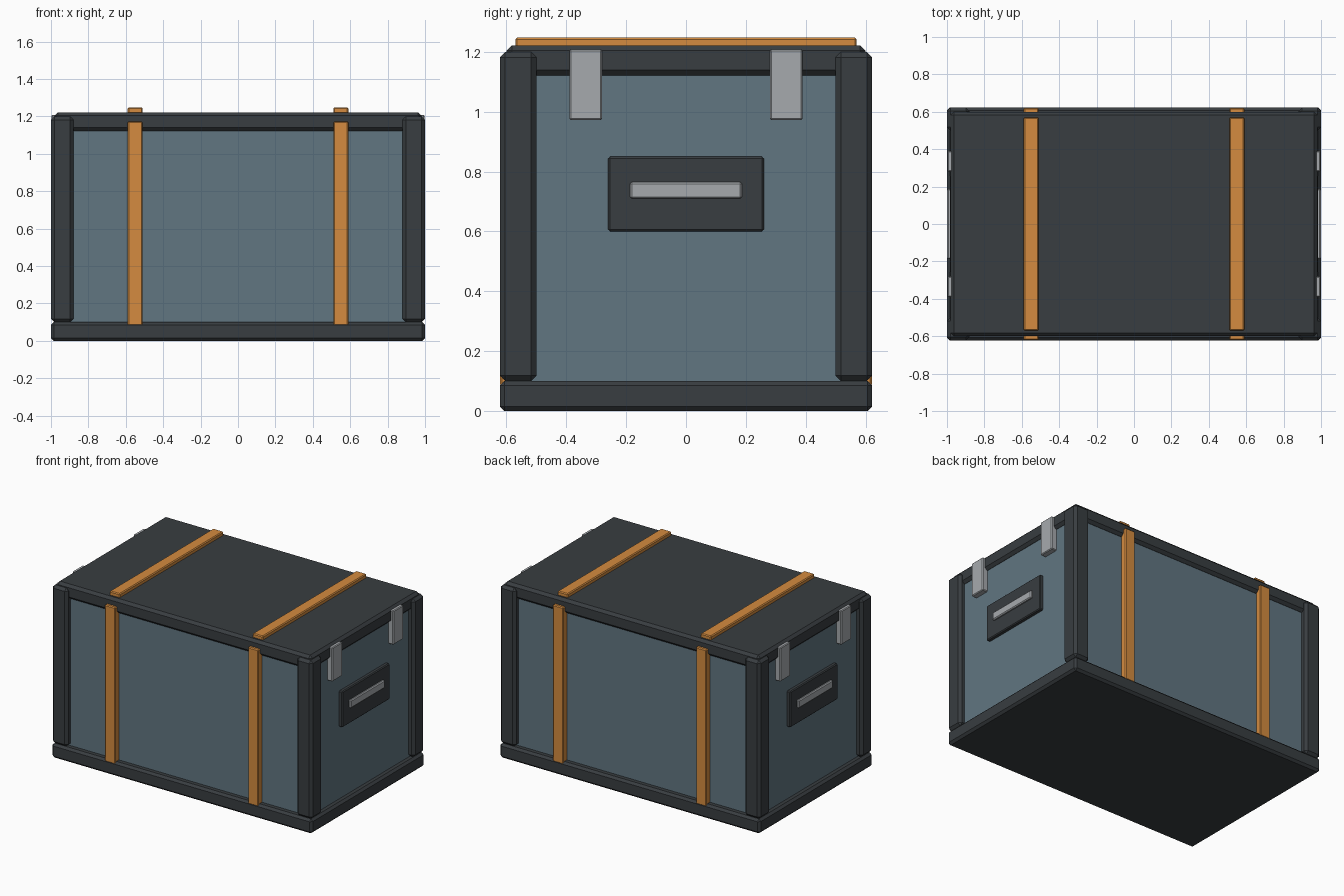
import bpy
import bmesh

if "Cube" in bpy.data.objects:
    bpy.data.objects.remove(bpy.data.objects["Cube"])


def material(name, rgb):
    m = bpy.data.materials.new(name)
    m.diffuse_color = (*rgb, 1)
    m.use_nodes = True
    m.node_tree.nodes["Principled BSDF"].inputs["Base Color"].default_value = m.diffuse_color
    return m


PANEL = material("blue_grey_panel", (0.12, 0.18, 0.22))
FRAME = material("dark_frame", (0.040, 0.047, 0.052))
STRAP = material("orange_strap", (0.66, 0.26, 0.05))
METAL = material("light_metal", (0.38, 0.40, 0.42))


def box(name, lo, hi, mat, bevel=0.0):
    """Chamfered box between two opposite corners."""
    lo, hi = [min(p) for p in zip(lo, hi)], [max(p) for p in zip(lo, hi)]
    bm = bmesh.new()
    bmesh.ops.create_cube(bm, size=1)
    for v in bm.verts:
        v.co = [(b - a) * c for a, b, c in zip(lo, hi, v.co)]
    mesh = bpy.data.meshes.new(name)
    bm.to_mesh(mesh)
    bm.free()
    mesh.materials.append(mat)
    ob = bpy.data.objects.new(name, mesh)
    ob.location = [(a + b) / 2 for a, b in zip(lo, hi)]
    bpy.context.collection.objects.link(ob)
    if bevel:
        mod = ob.modifiers.new("chamfer", 'BEVEL')
        mod.width = bevel
        mod.segments = 1
    return ob


# Main shell
box("body", (-0.96, -0.58, 0.05), (0.96, 0.58, 1.17), PANEL)
box("base", (-1, -0.622, 0), (1, 0.622, 0.1), FRAME, 0.015)
box("lid", (-0.98, -0.6, 1.122), (0.98, 0.6, 1.222), FRAME, 0.018)

# Corner posts
for sx, side in ((-1, "left"), (1, "right")):
    for sy, end in ((-1, "front"), (1, "back")):
        box(f"corner_post_{end}_{side}", (sx * 0.88, sy * 0.5, 0.1),
            (sx, sy * 0.622, 1.2), FRAME, 0.018)

# Straps over the lid and down the front and back
for sx, side in ((-1, "left"), (1, "right")):
    x0, x1 = sx * 0.51, sx * 0.59
    box(f"lid_strap_{side}", (x0, -0.57, 1.2), (x1, 0.57, 1.248), STRAP, 0.006)
    for sy, end in ((-1, "front"), (1, "back")):
        box(f"{end}_strap_{side}", (x0, sy * 0.57, 0.083),
            (x1, sy * 0.621, 1.173), STRAP, 0.006)

# Latches, handle plates and handles on both ends
for sx, side in ((-1, "left"), (1, "right")):
    for sy, end in ((-1, "front"), (1, "back")):
        box(f"latch_{end}_{side}", (sx * 0.95, sy * 0.28, 0.972),
            (sx * 0.998, sy * 0.39, 1.208), METAL, 0.005)
    box(f"handle_plate_{side}", (sx * 0.95, -0.26, 0.6),
        (sx * 0.985, 0.26, 0.85), FRAME, 0.006)
    box(f"handle_{side}", (sx * 0.97, -0.187, 0.71),
        (sx * 0.999, 0.187, 0.765), METAL, 0.006)
